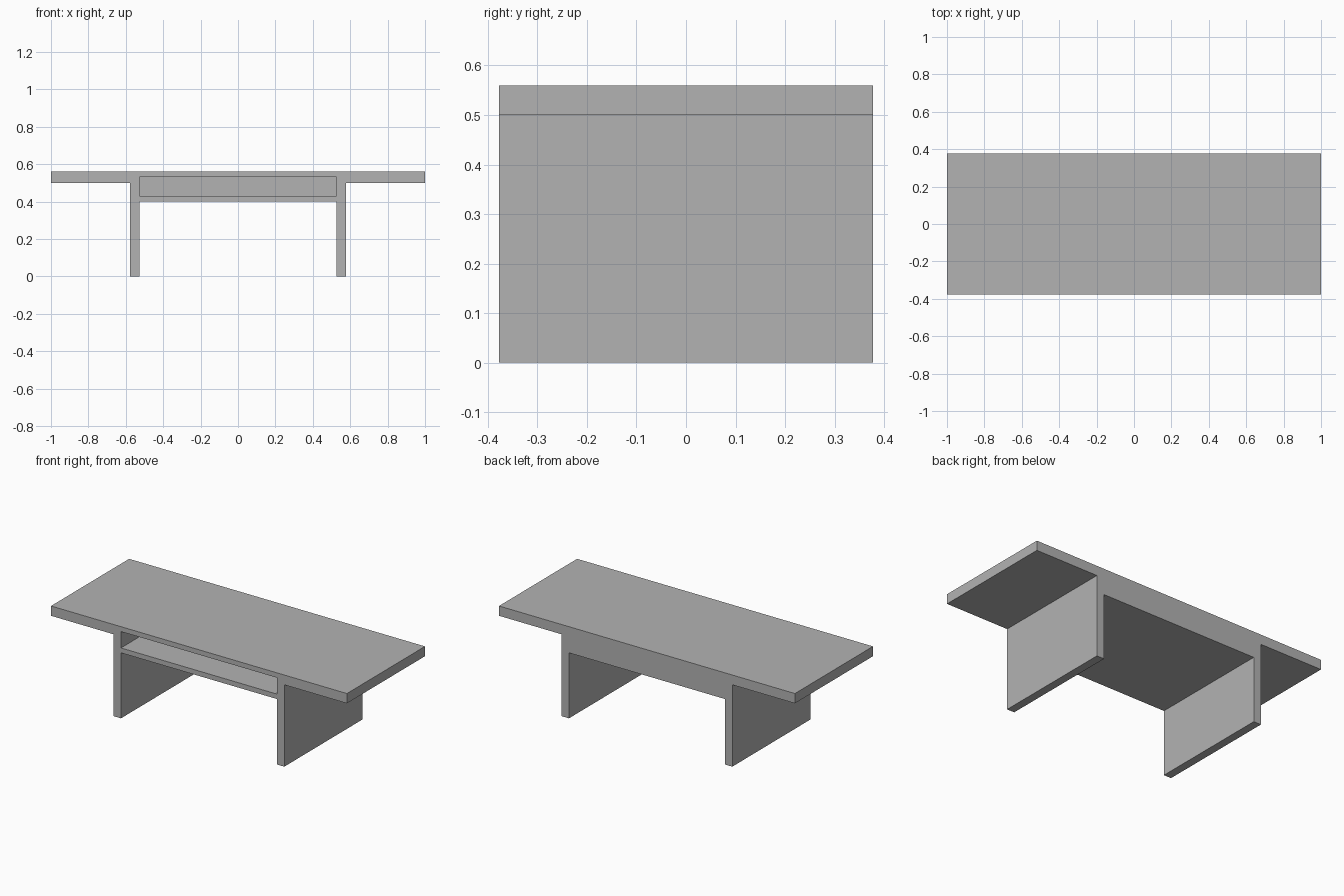
import bpy
import bmesh

# Remove the default object
default = bpy.data.objects.get("Cube")
if default:
    bpy.data.objects.remove(default, do_unlink=True)

LENGTH, HALF_DEPTH = 1.0, 0.377
HEIGHT, TOP_UNDERSIDE, SHELF_UNDERSIDE = 0.56, 0.50, 0.40
LEG_OUTER, LEG_INNER = 0.577, 0.527
BACK_PANEL = 0.05

# Single grey finish
GREY = (0.45, 0.45, 0.45, 1.0)
grey = bpy.data.materials.new("plain grey")
grey.use_nodes = True
grey.diffuse_color = GREY
grey.node_tree.nodes["Principled BSDF"].inputs["Base Color"].default_value = GREY


def extrude_profile(name, points, y_front, y_back):
    """Make a closed solid from an x-z outline, swept along y."""
    bm = bmesh.new()
    face = bm.faces.new([bm.verts.new((x, y_front, z)) for x, z in points])
    swept = bmesh.ops.extrude_face_region(bm, geom=[face])
    verts = [v for v in swept["geom"] if isinstance(v, bmesh.types.BMVert)]
    bmesh.ops.translate(bm, verts=verts, vec=(0, y_back - y_front, 0))
    bmesh.ops.recalc_face_normals(bm, faces=bm.faces[:])
    mesh = bpy.data.meshes.new(name)
    bm.to_mesh(mesh)
    bm.free()
    mesh.materials.append(grey)
    obj = bpy.data.objects.new(name, mesh)
    bpy.context.collection.objects.link(obj)
    return obj


# Table: overhanging top, slab legs and shelf box in one profile
half = [
    (LEG_INNER, SHELF_UNDERSIDE),
    (LEG_INNER, 0),
    (LEG_OUTER, 0),
    (LEG_OUTER, TOP_UNDERSIDE),
    (LENGTH, TOP_UNDERSIDE),
    (LENGTH, HEIGHT),
]
outline = half + [(-x, z) for x, z in reversed(half)]
table = extrude_profile("coffee_table", outline, -HALF_DEPTH, HALF_DEPTH)

# Storage slot, open at the front and closed by the back panel
slot = [(-LEG_INNER, 0.43), (LEG_INNER, 0.43), (LEG_INNER, 0.53), (-LEG_INNER, 0.53)]
cutter = extrude_profile("slot_cutter", slot, -HALF_DEPTH - 0.1, HALF_DEPTH - BACK_PANEL)
cutter.hide_render = True
cutter.hide_set(True)
cutter.display_type = 'WIRE'

cut = table.modifiers.new("storage slot", 'BOOLEAN')
cut.operation = 'DIFFERENCE'
cut.solver = 'EXACT'
cut.object = cutter
